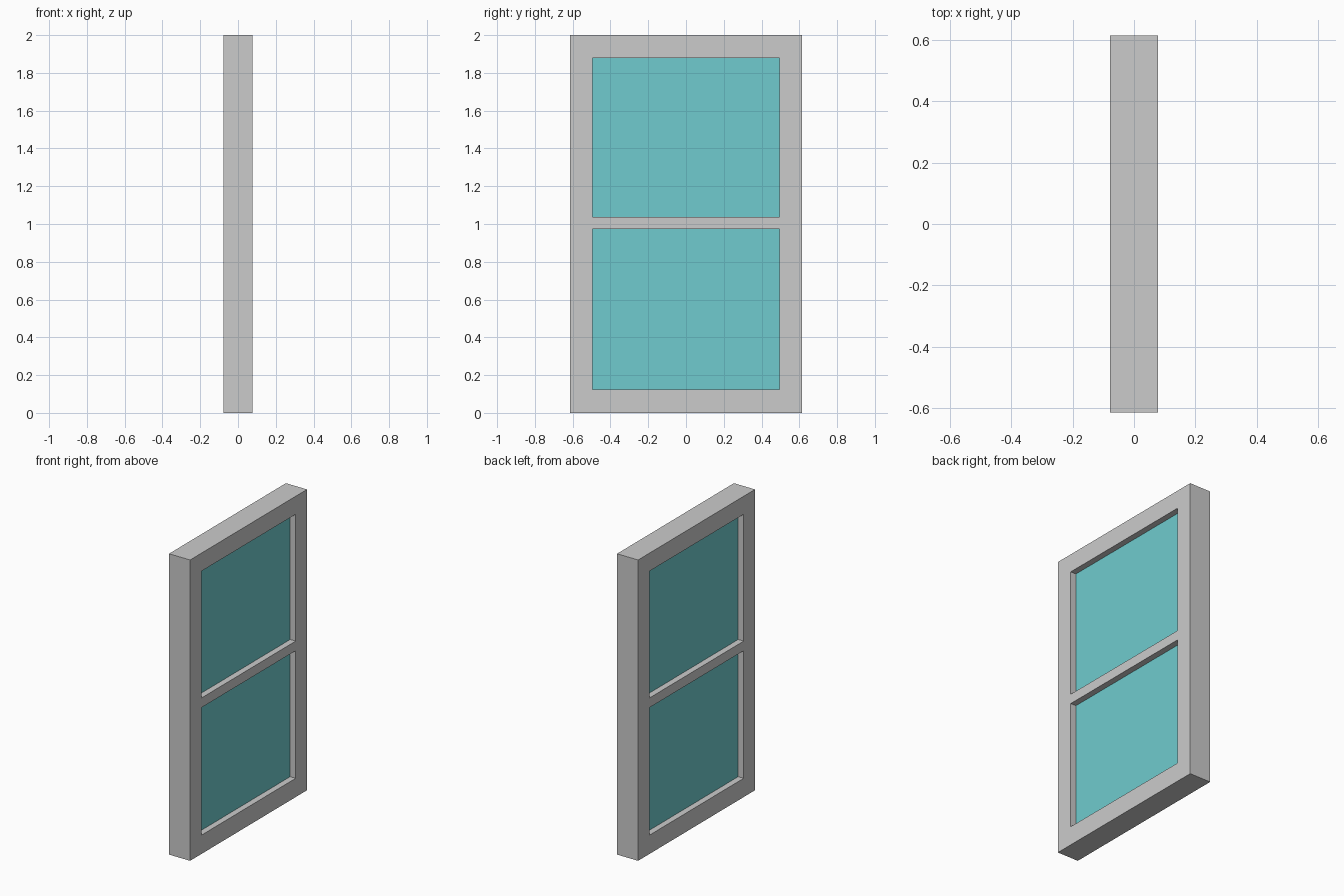
import bpy, bmesh

if "Cube" in bpy.data.objects:
    bpy.data.objects.remove(bpy.data.objects["Cube"])

HALF_DEPTH = 0.0775          # frame half thickness along x
GLASS_HALF = 0.037           # glass half thickness along x
Y_CUTS = [-0.614, -0.495, 0.495, 0.614]
Z_CUTS = [0.0, 0.125, 0.973, 1.037, 1.88, 2.0]
OPENINGS = {(1, 1), (1, 3)}  # grid cells left open for glass


def slab(name, ys, zs, half, skip=()):
    """Grid of cells in the YZ plane, minus skipped ones, extruded along x."""
    bm = bmesh.new()
    v = [[bm.verts.new((-half, y, z)) for z in zs] for y in ys]
    for i in range(len(ys) - 1):
        for j in range(len(zs) - 1):
            if (i, j) not in skip:
                bm.faces.new((v[i][j], v[i][j + 1], v[i + 1][j + 1], v[i + 1][j]))
    bmesh.ops.delete(bm, geom=[x for x in bm.verts if not x.link_faces], context='VERTS')
    ext = bmesh.ops.extrude_face_region(bm, geom=bm.faces[:], use_keep_orig=True)
    moved = [g for g in ext["geom"] if isinstance(g, bmesh.types.BMVert)]
    bmesh.ops.translate(bm, verts=moved, vec=(2 * half, 0, 0))
    # merge flat cells into clean large faces
    bmesh.ops.recalc_face_normals(bm, faces=bm.faces[:])
    bmesh.ops.dissolve_limit(bm, angle_limit=0.01, verts=bm.verts[:], edges=bm.edges[:])
    mesh = bpy.data.meshes.new(name)
    bm.to_mesh(mesh)
    bm.free()
    obj = bpy.data.objects.new(name, mesh)
    bpy.context.collection.objects.link(obj)
    return obj


# Window frame with middle rail
slab("window_frame", Y_CUTS, Z_CUTS, HALF_DEPTH, OPENINGS)

# Glass panes, recessed on both sides
glass = bpy.data.materials.new("teal_glass")
glass.diffuse_color = (0.16, 0.6, 0.62, 1)
glass.use_nodes = True
glass.node_tree.nodes["Principled BSDF"].inputs["Base Color"].default_value = glass.diffuse_color
for label, (i, j) in zip(("lower_pane", "upper_pane"), sorted(OPENINGS)):
    pane = slab(label, Y_CUTS[i:i + 2], Z_CUTS[j:j + 2], GLASS_HALF)
    pane.data.materials.append(glass)
